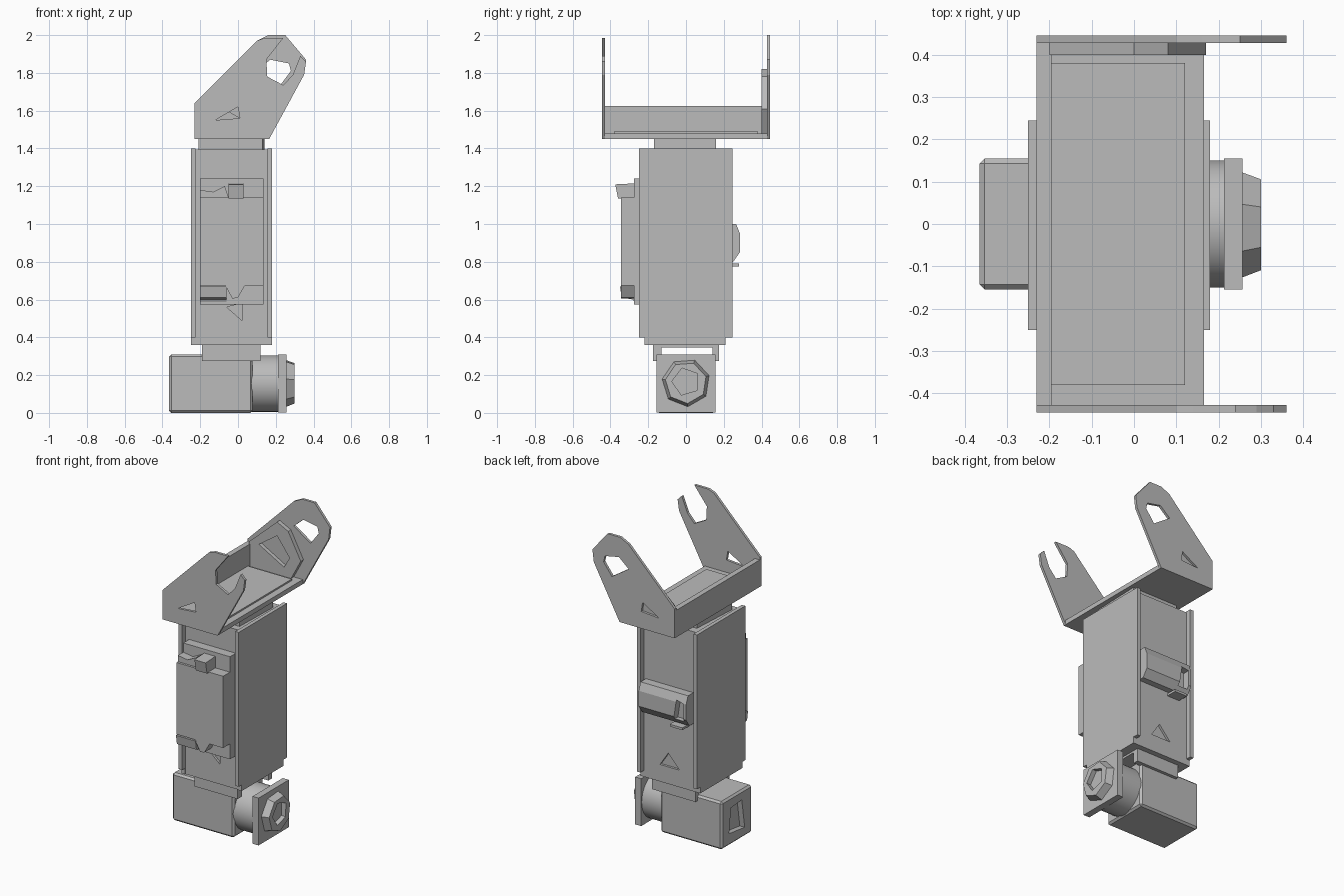
import bpy, bmesh, math
from mathutils import Vector

if "Cube" in bpy.data.objects:
    bpy.data.objects.remove(bpy.data.objects["Cube"], do_unlink=True)

grey = bpy.data.materials.new("plain grey")
grey.use_nodes = True
grey.diffuse_color = (0.5, 0.5, 0.5, 1)
grey.node_tree.nodes["Principled BSDF"].inputs["Base Color"].default_value = grey.diffuse_color


def prism(name, points, axis, low, high):
    """Extrude an outline along an axis; points are the two other coordinates in xyz order."""
    bm = bmesh.new()
    place = {"x": lambda a, b: (low, a, b), "y": lambda a, b: (a, low, b),
             "z": lambda a, b: (a, b, low)}[axis]
    step = Vector([(high - low) * (axis == k) for k in "xyz"])
    face = bm.faces.new([bm.verts.new(place(*p)) for p in points])
    grown = bmesh.ops.extrude_face_region(bm, geom=[face])
    bmesh.ops.translate(bm, vec=step, verts=[v for v in grown["geom"] if isinstance(v, bmesh.types.BMVert)])
    bmesh.ops.recalc_face_normals(bm, faces=bm.faces)
    mesh = bpy.data.meshes.new(name)
    bm.to_mesh(mesh)
    bm.free()
    mesh.materials.append(grey)
    ob = bpy.data.objects.new(name, mesh)
    bpy.context.collection.objects.link(ob)
    return ob


def box(name, x, y, z, bevel=0):
    ob = prism(name, [(x[0], y[0]), (x[1], y[0]), (x[1], y[1]), (x[0], y[1])], "z", *z)
    if bevel:
        mod = ob.modifiers.new("soft edges", "BEVEL")
        mod.width, mod.segments = bevel, 1
    return ob


def cut(ob, cutter):
    cutter.hide_render = True
    cutter.hide_set(True)
    mod = ob.modifiers.new("cut", "BOOLEAN")
    mod.object, mod.operation, mod.solver = cutter, "DIFFERENCE", "EXACT"


def ring(count, radius, y=0, z=0, turn=0):
    return [(y + radius * math.cos(turn + i * math.tau / count),
             z + radius * math.sin(turn + i * math.tau / count)) for i in range(count)]


# Top bracket: tray
box("bracket_base", (-0.23, 0.165), (-0.44, 0.44), (1.45, 1.48))
box("bracket_floor_pad", (-0.2, 0.12), (-0.38, 0.38), (1.475, 1.49))
box("bracket_back_wall", (-0.23, -0.195), (-0.43, 0.43), (1.47, 1.625))

# Top bracket: open fork at the front, closed eye at the rear
lower = [(0.165, 1.45), (-0.23, 1.45), (-0.23, 1.64), (0.10, 1.97)]
fork = lower + [(0.14, 1.985), (0.24, 1.985), (0.15, 1.87), (0.155, 1.78),
                (0.24, 1.735), (0.29, 1.79), (0.33, 1.89), (0.36, 1.86), (0.35, 1.79)]
eye = lower + [(0.16, 2.0), (0.25, 2.0), (0.36, 1.87), (0.35, 1.79)]
mark = [(-0.12, 1.55), (0.0, 1.62), (0.01, 1.56)]
fork_plate = prism("bracket_fork_plate", fork, "y", -0.445, -0.428)
eye_plate = prism("bracket_eye_plate", eye, "y", 0.428, 0.445)
cut(eye_plate, prism("eye_cutter", [(0.10, 1.81), (0.17, 1.87), (0.27, 1.85), (0.28, 1.81), (0.22, 1.73)],
                     "y", 0.35, 0.5))
for plate, y in ((fork_plate, -0.44), (eye_plate, 0.44)):
    cut(plate, prism("mark_cutter", mark, "y", y - 0.05, y + 0.05))

# Pentagonal stiffener inside the eye plate
stiffener = prism("bracket_stiffener", [(-0.2, 1.64), (0.0, 1.82), (0.08, 1.78), (0.17, 1.61), (0.1, 1.48),
                                        (-0.2, 1.48)], "y", 0.4, 0.43)
cut(stiffener, prism("stiffener_cutter", [(-0.13, 1.64), (0.0, 1.73), (0.09, 1.61), (0.05, 1.54)],
                     "y", 0.35, 0.425))

# Neck between bracket and arm
prism("upper_neck", [(-0.21, -0.17), (0.13, -0.17), (0.14, 0.16), (-0.19, 0.16)], "z", 1.38, 1.455)

# Arm body with overlapping side panels
core = box("arm_core", (-0.23, 0.16), (-0.215, 0.21), (0.36, 1.395))
cut(core, prism("front_mark_cutter", [(-0.06, 0.56), (0.02, 0.58), (0.02, 0.49)], "y", -0.3, -0.2))
cut(core, prism("rear_mark_cutter", [(-0.1, 0.47), (0.04, 0.47), (-0.02, 0.56)], "y", 0.195, 0.3))
panel = [(-0.22, 0.36), (0.21, 0.36), (0.21, 0.4), (0.245, 0.4), (0.245, 1.4), (-0.25, 1.4),
         (-0.25, 0.4), (-0.22, 0.4)]
for side, x in (("right", (-0.25, -0.225)), ("left", (0.155, 0.18))):
    prism(side + "_side_panel", panel, "x", *x)

# Front module with cover and clips
box("module_backplate", (-0.2, 0.135), (-0.275, -0.2), (0.575, 1.24))
box("module_cover", (-0.2, 0.135), (-0.345, -0.26), (0.675, 1.14))
prism("module_lower_shelf", [(-0.35, 0.67), (-0.27, 0.67), (-0.27, 0.575), (-0.28, 0.6), (-0.34, 0.61)],
      "x", -0.2, -0.06)
prism("module_lower_clip", [(-0.07, 0.68), (0.04, 0.68), (0.0, 0.61), (-0.03, 0.605)], "y", -0.345, -0.27)
prism("module_upper_clip", [(-0.375, 1.21), (-0.27, 1.215), (-0.27, 1.14), (-0.36, 1.135)], "x", -0.05, 0.03)
prism("module_upper_lug", [(-0.2, 1.14), (-0.05, 1.14), (-0.07, 1.2), (-0.13, 1.17), (-0.2, 1.18)],
      "y", -0.33, -0.27)

# Rear latch
latch = prism("rear_latch", [(0.2, 0.8), (0.25, 0.8), (0.285, 0.85), (0.285, 0.95), (0.265, 1.0), (0.2, 1.0)],
              "x", -0.2, 0.14)
cut(latch, prism("latch_cutter", [(-0.18, 0.83), (-0.11, 0.83), (-0.13, 0.96), (-0.18, 0.95)], "y", 0.24, 0.35))
box("latch_tab", (-0.17, -0.08), (0.2, 0.28), (0.775, 0.79))

# Lower bridge: thin roof on two legs
box("bridge_roof", (-0.19, 0.12), (-0.175, 0.175), (0.347, 0.365))
for name, y in (("front", (-0.175, -0.13)), ("rear", (0.14, 0.175))):
    box("bridge_%s_leg" % name, (-0.19, 0.12), y, (0.275, 0.36))

# Motor: housing, barrel, flange and dished cap
housing = box("motor_housing", (-0.365, 0.077), (-0.155, 0.155), (0, 0.31), 0.012)
cut(housing, prism("housing_cutter", [(-0.08, 0.06), (0.08, 0.08), (0.06, 0.24), (-0.05, 0.25)],
                   "x", -0.4, -0.33))
barrel = prism("motor_barrel", ring(32, 0.15, 0, 0.155), "x", 0.07, 0.22)
for p in barrel.data.polygons:
    p.use_smooth = abs(p.normal.x) < 0.5
box("motor_flange", (0.213, 0.256), (-0.155, 0.155), (0.003, 0.31))
cap = prism("motor_cap", ring(7, 0.13, 0, 0.16, 0.3), "x", 0.25, 0.3)
cut(cap, prism("cap_cutter", ring(5, 0.075, 0, 0.165, 0.6), "x", 0.27, 0.35))
for v in cap.data.vertices:
    if v.co.x > 0.28:
        v.co.y *= 0.85
        v.co.z = 0.16 + (v.co.z - 0.16) * 0.85
